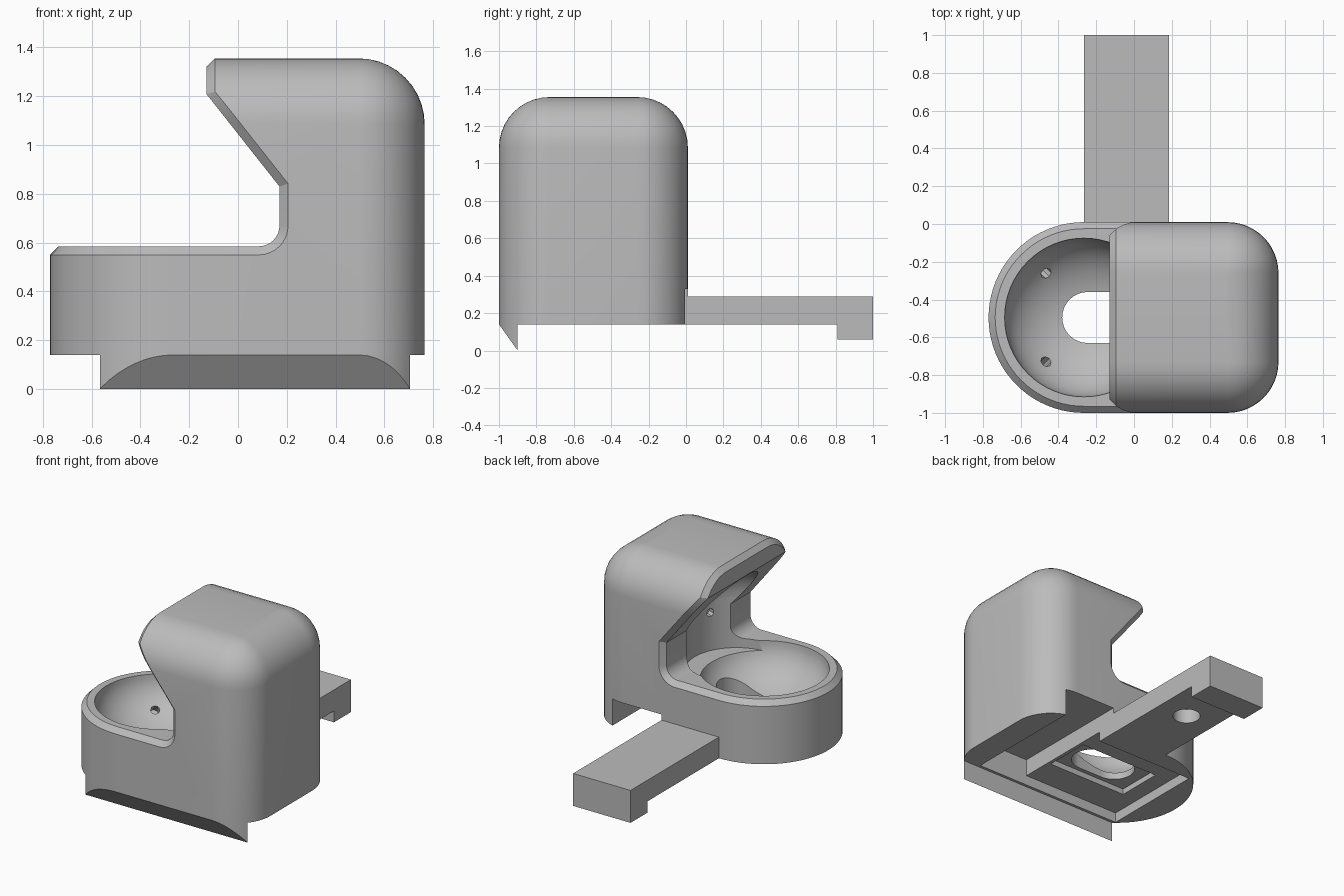
import bpy, bmesh, math
from mathutils import Vector, Matrix

cube = bpy.data.objects.get("Cube")
if cube:
    bpy.data.objects.remove(cube)

grey = bpy.data.materials.new("plain_grey")
grey.use_nodes = True
COLOUR = (0.5, 0.5, 0.5, 1)
grey.diffuse_color = COLOUR
grey.node_tree.nodes["Principled BSDF"].inputs["Base Color"].default_value = COLOUR

MID = -0.495    # centre line of the body in y
BASE = 0.14     # underside height
ROUND = 0.27    # corner rounding of the hood


def make(name, bm):
    bmesh.ops.recalc_face_normals(bm, faces=bm.faces)
    mesh = bpy.data.meshes.new(name)
    bm.to_mesh(mesh)
    bm.free()
    mesh.materials.append(grey)
    obj = bpy.data.objects.new(name, mesh)
    bpy.context.collection.objects.link(obj)
    return obj


def loft(rings):
    bm = bmesh.new()
    loops = [[bm.verts.new(p) for p in ring] for ring in rings]
    n = len(loops[0])
    for a, b in zip(loops, loops[1:]):
        for i in range(n):
            j = (i + 1) % n
            bm.faces.new((a[i], a[j], b[j], b[i]))
    bm.faces.new(loops[0][::-1])
    bm.faces.new(loops[-1])
    return bm


def box(name, lo, hi):
    lo, hi = Vector(lo), Vector(hi)
    bm = bmesh.new()
    bmesh.ops.create_cube(bm, size=1)
    for v in bm.verts:
        v.co = (lo + hi) / 2 + v.co * (hi - lo)
    return make(name, bm)


def cylinder(name, centre, radius, depth, sides=48, axis=(0, 0, 1)):
    bm = bmesh.new()
    turn = Vector((0, 0, 1)).rotation_difference(Vector(axis)).to_matrix().to_4x4()
    bmesh.ops.create_cone(bm, cap_ends=True, segments=sides, radius1=radius,
                          radius2=radius, depth=depth,
                          matrix=Matrix.Translation(centre) @ turn)
    return make(name, bm)


def ball(name, centre, size):
    bm = bmesh.new()
    bmesh.ops.create_uvsphere(bm, u_segments=64, v_segments=32, radius=1,
                              matrix=Matrix.Translation(centre) @ Matrix.Diagonal((*size, 1)))
    return make(name, bm)


def activate(obj):
    bpy.ops.object.select_all(action='DESELECT')
    bpy.context.view_layer.objects.active = obj
    obj.select_set(True)


def combine(obj, tool, operation='DIFFERENCE'):
    activate(obj)
    mod = obj.modifiers.new("shape", 'BOOLEAN')
    mod.operation, mod.solver, mod.object = operation, 'EXACT', tool
    bpy.ops.object.modifier_apply(modifier=mod.name)
    bpy.data.objects.remove(tool)


def arc(cx, cy, r, start, end, n):
    for i in range(n + 1):
        t = math.radians(start + (end - start) * i / n)
        yield cx + r * math.cos(t), cy + r * math.sin(t)


def footprint(z, inset=0):
    r = max(ROUND - inset, 0.0005)
    pts = [*arc(-0.265, MID, 0.505 - inset, 90, 270, 40),
           *arc(0.495, -0.73, r, -90, 0, 12),
           *arc(0.495, -0.26, r, 0, 90, 12)]
    return [(x, y, z) for x, y in pts]


# Body block with a rounded crown
rings = [footprint(BASE)]
for i in range(11):
    t = math.radians(9 * i)
    rings.append(footprint(1.085 + ROUND * math.sin(t), ROUND * (1 - math.cos(t))))
body = make("body", loft(rings))

# Side profile cut: tray top, neck, sloping hood edge and hood tip
path = [(-1, 0.585), *arc(0.085, 0.67, 0.085, -90, 0, 8), (0.17, 0.83),
        (-0.13, 1.21), (-0.13, 1.6)]
outline = path + [(-1, 1.6)]
combine(body, make("profile_cutter",
                   loft([[(x, y, z) for x, z in outline] for y in (-1.3, 0.3)])))


# Chamfer where the cut meets the outer skin
def on_path(co):
    p = Vector((co.x, co.z))
    for a, b in zip(path, path[1:]):
        a, b = Vector(a), Vector(b)
        t = max(0, min(1, (p - a).dot(b - a) / (b - a).length_squared))
        if (p - a.lerp(b, t)).length < 1e-4:
            return True
    return False


bm = bmesh.new()
bm.from_mesh(body.data)
bmesh.ops.remove_doubles(bm, verts=bm.verts, dist=0.0002)
cut_faces = {f for f in bm.faces if all(on_path(v.co) for v in f.verts)}
rim = [e for e in bm.edges if sum(f in cut_faces for f in e.link_faces) == 1]
bmesh.ops.bevel(bm, geom=rim, offset=0.035, offset_type='OFFSET', segments=1,
                affect='EDGES', clamp_overlap=False)
bm.to_mesh(body.data)
bm.free()

# Bowl, neck groove and hood hollow, joined into one cavity
cavity = ball("cavity", (-0.265, MID, 0.585), (0.42, 0.42, 0.3))
combine(cavity, cylinder("groove", (-0.05, MID, 0.7), 0.33, 0.36, 64), 'UNION')
combine(cavity, ball("hood_hollow", (-0.05, MID, 0.88), (0.33, 0.33, 0.33)), 'UNION')
combine(body, cavity)

# Underside: shallow recess, deeper side channel open at the back, slot frame
combine(body, box("recess", (-0.58, -0.88, 0), (0.58, -0.13, 0.21)))
combine(body, box("channel", (0.185, -0.88, 0), (0.58, 0.2, 0.33)))
combine(body, box("frame", (-0.46, -0.66, 0.1), (0.16, -0.33, 0.25)))

# Rounded slot through the bowl floor
slot = [*arc(-0.245, MID, 0.135, 90, 270, 16), *arc(-0.055, MID, 0.135, -90, 90, 16)]
combine(body, make("slot", loft([[(x, y, z) for x, y in slot] for z in (0.1, 0.42)])))

# Small blind holes in the bowl and groove
for side in (-1, 1):
    combine(body, cylinder("bowl_hole", (-0.475, MID + side * 0.243, 0.37),
                           0.03, 0.12, 8, (-0.5, side * 0.5, -0.7)))
    combine(body, cylinder("groove_hole", (0.24, MID + side * 0.13, 0.79),
                           0.028, 0.12, 8, (1, side * 0.4, 0)))

# Front lip: wedge below the body that follows its outline
bm = loft([footprint(0), footprint(BASE)])
for co, no in (((0, -0.9, 0), (0, 1, 0)), ((0, -0.9, 0), (0, -0.14, -0.1))):
    res = bmesh.ops.bisect_plane(bm, geom=bm.verts[:] + bm.edges[:] + bm.faces[:],
                                 dist=1e-5, plane_co=co, plane_no=no, clear_outer=True)
    bmesh.ops.holes_fill(bm, edges=[e for e in bm.edges if e.is_boundary], sides=0)
lip = make("front_lip", bm)

# Rear arm with end hook and a blind hole underneath
arm = box("rear_arm", (-0.265, -0.02, BASE), (0.185, 1, 0.29))
combine(arm, box("hook", (-0.265, 0.81, 0.06), (0.185, 1, 0.2)), 'UNION')
combine(arm, cylinder("arm_hole", (-0.04, 0.49, 0.14), 0.09, 0.2))

for obj in (body, lip, arm):
    activate(obj)
    bpy.ops.object.shade_smooth_by_angle(angle=math.radians(25))
